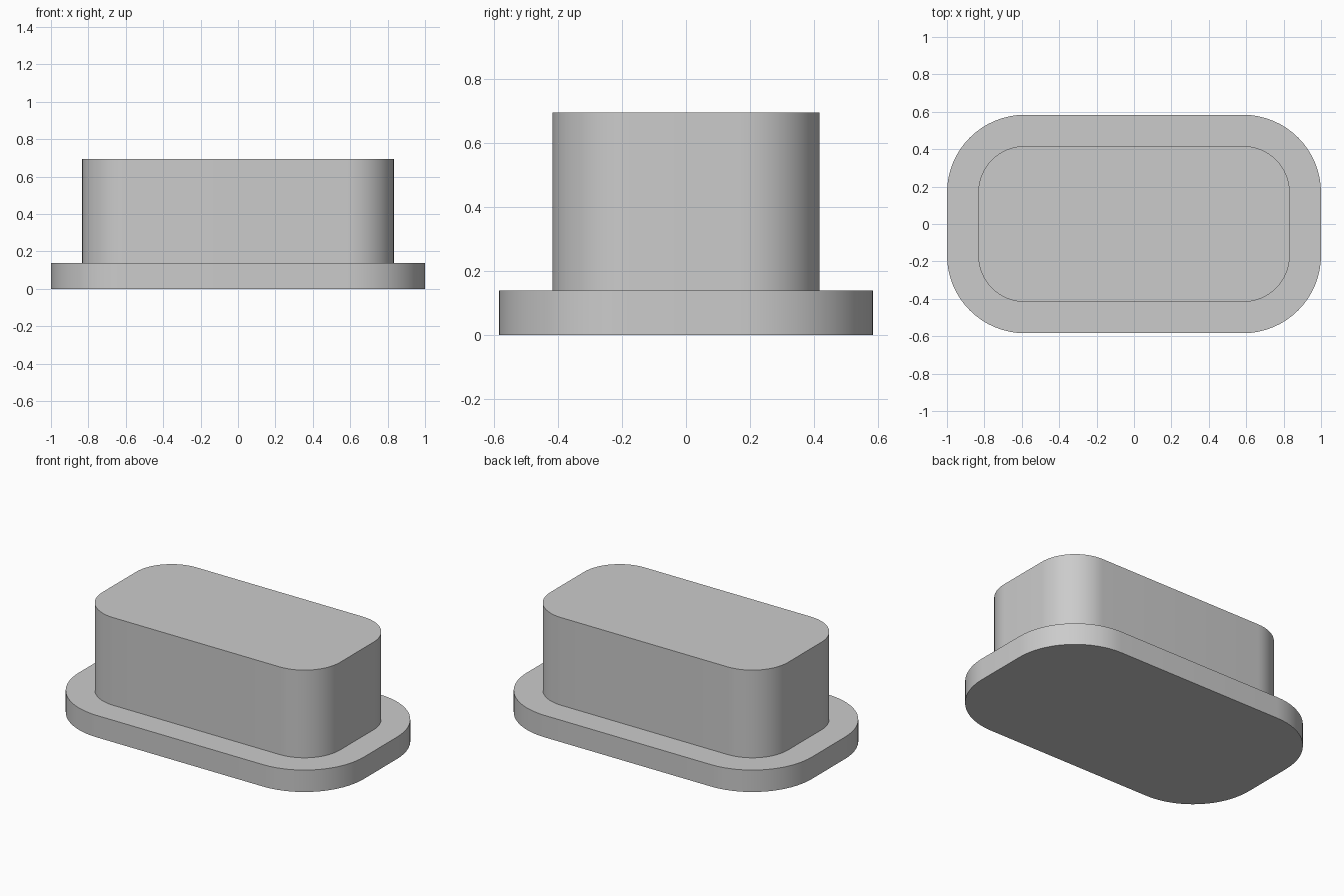
import bpy
import bmesh
from math import cos, sin, pi, radians

cube = bpy.data.objects.get("Cube")
if cube:
    bpy.data.objects.remove(cube, do_unlink=True)

# Single grey material
grey = bpy.data.materials.new("plain grey")
grey.use_nodes = True
colour = (0.6, 0.6, 0.6, 1)
grey.diffuse_color = colour
grey.node_tree.nodes["Principled BSDF"].inputs["Base Color"].default_value = colour

# Shared corner centres of both rounded rectangles
CENTRE_X, CENTRE_Y = 0.583, 0.167
STEPS = 16


def rounded_block(name, radius, bottom, top):
    """Extrude a rounded rectangle between two heights."""
    bm = bmesh.new()
    outline = []
    for corner, (sx, sy) in enumerate([(1, 1), (-1, 1), (-1, -1), (1, -1)]):
        for i in range(STEPS + 1):
            a = (corner + i / STEPS) * pi / 2
            outline.append(bm.verts.new((sx * CENTRE_X + radius * cos(a),
                                         sy * CENTRE_Y + radius * sin(a), bottom)))
    face = bm.faces.new(outline)
    lid = bmesh.ops.extrude_face_region(bm, geom=[face], use_keep_orig=True)["geom"]
    for v in lid:
        if isinstance(v, bmesh.types.BMVert):
            v.co.z = top
    bmesh.ops.recalc_face_normals(bm, faces=bm.faces)
    mesh = bpy.data.meshes.new(name)
    bm.to_mesh(mesh)
    bm.free()
    mesh.materials.append(grey)
    obj = bpy.data.objects.new(name, mesh)
    bpy.context.collection.objects.link(obj)
    bpy.ops.object.select_all(action="DESELECT")
    obj.select_set(True)
    bpy.context.view_layer.objects.active = obj
    bpy.ops.object.shade_smooth_by_angle(angle=radians(30))
    return obj


# Wide flange at the bottom, taller plug on top
rounded_block("base_flange", 0.417, 0, 0.139)
rounded_block("plug_body", 0.25, 0.139, 0.695)
